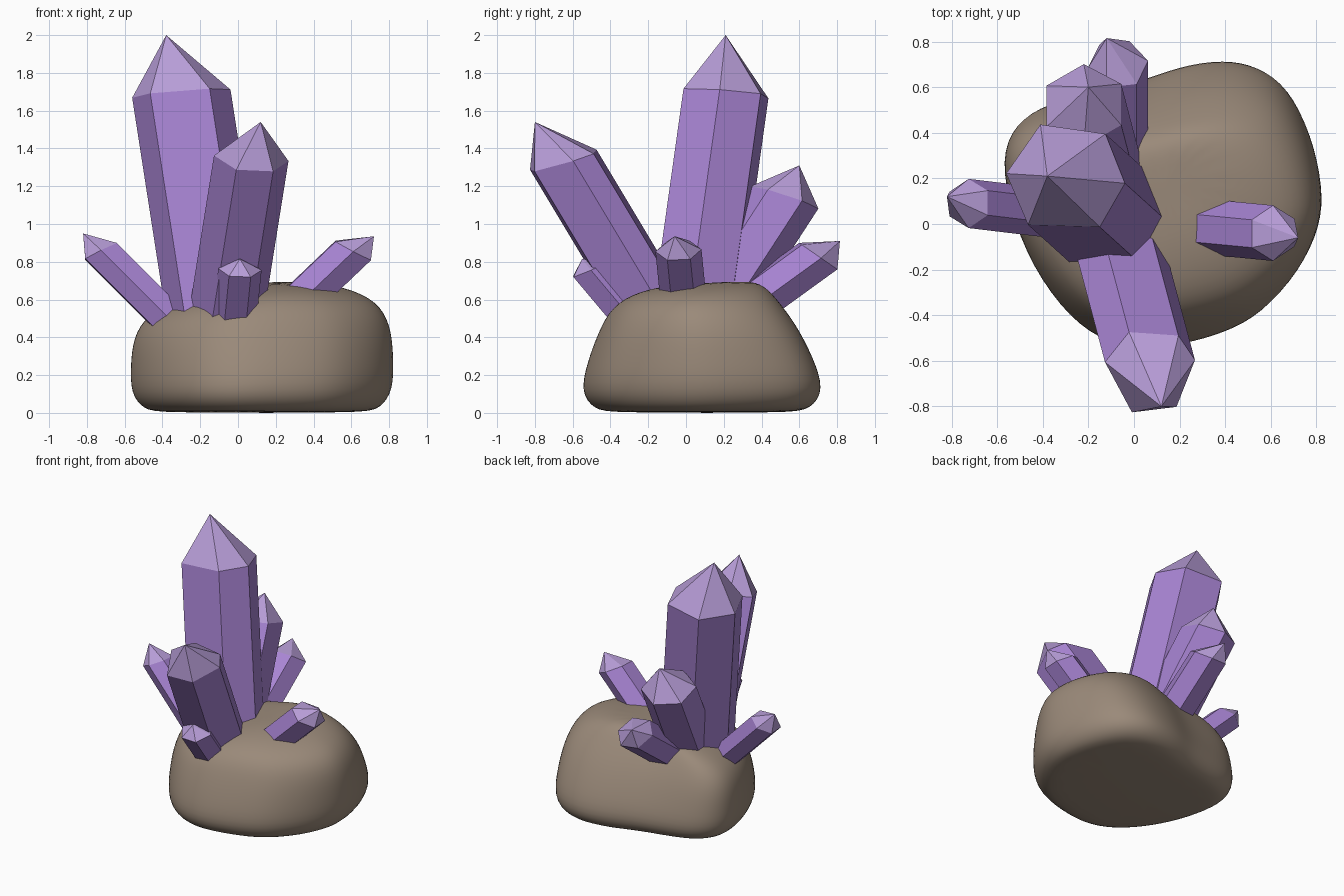
import bpy
import math
from mathutils import Vector

cube = bpy.data.objects.get("Cube")
if cube:
    bpy.data.objects.remove(cube)


def make_material(name, color):
    mat = bpy.data.materials.new(name)
    mat.use_nodes = True
    mat.diffuse_color = (*color, 1)
    mat.node_tree.nodes["Principled BSDF"].inputs["Base Color"].default_value = (*color, 1)
    return mat


stone = make_material("brown stone", (0.325, 0.253, 0.193))
violet = make_material("violet crystal", (0.39, 0.23, 0.65))
lilac = make_material("pale lilac tip", (0.48, 0.34, 0.69))


def make_object(name, verts, faces, materials):
    mesh = bpy.data.meshes.new(name)
    mesh.from_pydata(verts, [], faces)
    for mat in materials:
        mesh.materials.append(mat)
    obj = bpy.data.objects.new(name, mesh)
    bpy.context.collection.objects.link(obj)
    return obj


def bridge(lower, upper, count):
    """Quads between two rings that start at the given indices."""
    return [(lower + i, lower + (i + 1) % count, upper + (i + 1) % count, upper + i)
            for i in range(count)]


def crystal(name, shoulder, lean, tip, radius, phase, drop, jitter=(0,) * 6):
    """Six-sided leaning prism with a pointed, off-centre tip."""
    shoulder, axis = Vector(shoulder), Vector((*lean, 1))
    normal = Vector((lean[0] / 2, lean[1] / 2, 1)).normalized()
    u = Vector((1, 0, 0))
    u = (u - normal * u.dot(normal)).normalized()
    v = normal.cross(u)
    ring = []
    for i in range(6):
        a = math.radians(phase + 60 * i + jitter[i])
        ring.append(shoulder + radius * (math.cos(a) * u + math.sin(a) * v))
    verts = [p - axis * drop for p in ring] + ring + [Vector(tip)]
    faces = [tuple(reversed(range(6)))] + bridge(0, 6, 6)
    faces += [(6 + i, 6 + (i + 1) % 6, 12) for i in range(6)]
    obj = make_object(name, verts, faces, [violet, lilac])
    for poly in obj.data.polygons:
        poly.material_index = int(12 in poly.vertices)


# Crystals: shoulder centre, lean per unit height, tip, radius, phase, length, uneven corners
crystal("main_crystal", (-0.3, 0.2, 1.69), (-0.155, 0.14), (-0.38, 0.21, 2.0), 0.262, -5, 1.3,
        (0, -7, 0, 0, -4, 10))
crystal("front_crystal", (0.07, -0.645, 1.335), (0.16, -0.6), (0.12, -0.8, 1.54), 0.203, 0, 0.95,
        (13, -8, -3, -13, 7, 5))
crystal("back_crystal", (-0.22, 0.52, 1.14), (-0.17, 0.65), (-0.2, 0.6, 1.31), 0.19, 30, 0.75)
crystal("small_back_crystal", (-0.07, 0.7, 0.83), (0, 1.38), (-0.12, 0.815, 0.91), 0.133, 8, 0.35)
crystal("right_crystal", (-0.725, 0.09, 0.855), (-1, 0.12), (-0.82, 0.12, 0.95), 0.108, 30, 0.36)
crystal("left_crystal", (0.61, -0.04, 0.86), (1.05, -0.1), (0.72, -0.06, 0.935), 0.122, 30, 0.36)
crystal("small_front_crystal", (0.01, -0.505, 0.76), (0.1, -0.84), (0.01, -0.55, 0.815),
        0.115, 0, 0.27)

# Rock: a rounded outline lofted through levels that narrow towards the top
outline = [(0.83, 0.17), (0.78, 0.4), (0.68, 0.6), (0.55, 0.69), (0.4, 0.72), (0.2, 0.69),
           (0.02, 0.62), (-0.2, 0.57), (-0.43, 0.51), (-0.55, 0.4), (-0.585, 0.24),
           (-0.51, -0.06), (-0.37, -0.31), (-0.2, -0.48), (0, -0.55), (0.22, -0.52),
           (0.4, -0.47), (0.56, -0.39), (0.73, -0.2), (0.82, 0)]
# Each level: height, width scale, front edge, back edge
levels = [(0, 0.76, -0.4, 0.56), (0.02, 0.9, -0.5, 0.67), (0.12, 1, -0.575, 0.745),
          (0.3, 1, -0.535, 0.68), (0.47, 0.98, -0.475, 0.59), (0.6, 0.88, -0.41, 0.49),
          (0.675, 0.64, -0.28, 0.42), (0.705, 0.3, -0.05, 0.33)]
count = len(outline)
verts, faces = [], []
for z, width, front, back in levels:
    for x, y in outline:
        px = 0.12 + (x - 0.12) * width
        # The right-hand back corner stays fuller towards the top
        fuller = min(0.5, max(0, -px)) if z > 0.2 else 0
        rear = back + (0.74 - back) * fuller
        py = front + (y + 0.55) / 1.27 * (rear - front)
        slope = 1 + 0.2 * min(0, px - 0.2) + 0.08 * min(0, py - 0.25)
        verts.append((px, py, z * slope))
for k in range(len(levels) - 1):
    faces += bridge(k * count, (k + 1) * count, count)
faces.append(tuple(reversed(range(count))))
faces.append(tuple(range(len(verts) - count, len(verts))))
rock = make_object("rock_base", verts, faces, [stone])
smooth = rock.modifiers.new("smooth", "SUBSURF")
smooth.levels = smooth.render_levels = 2
for poly in rock.data.polygons:
    poly.use_smooth = True
